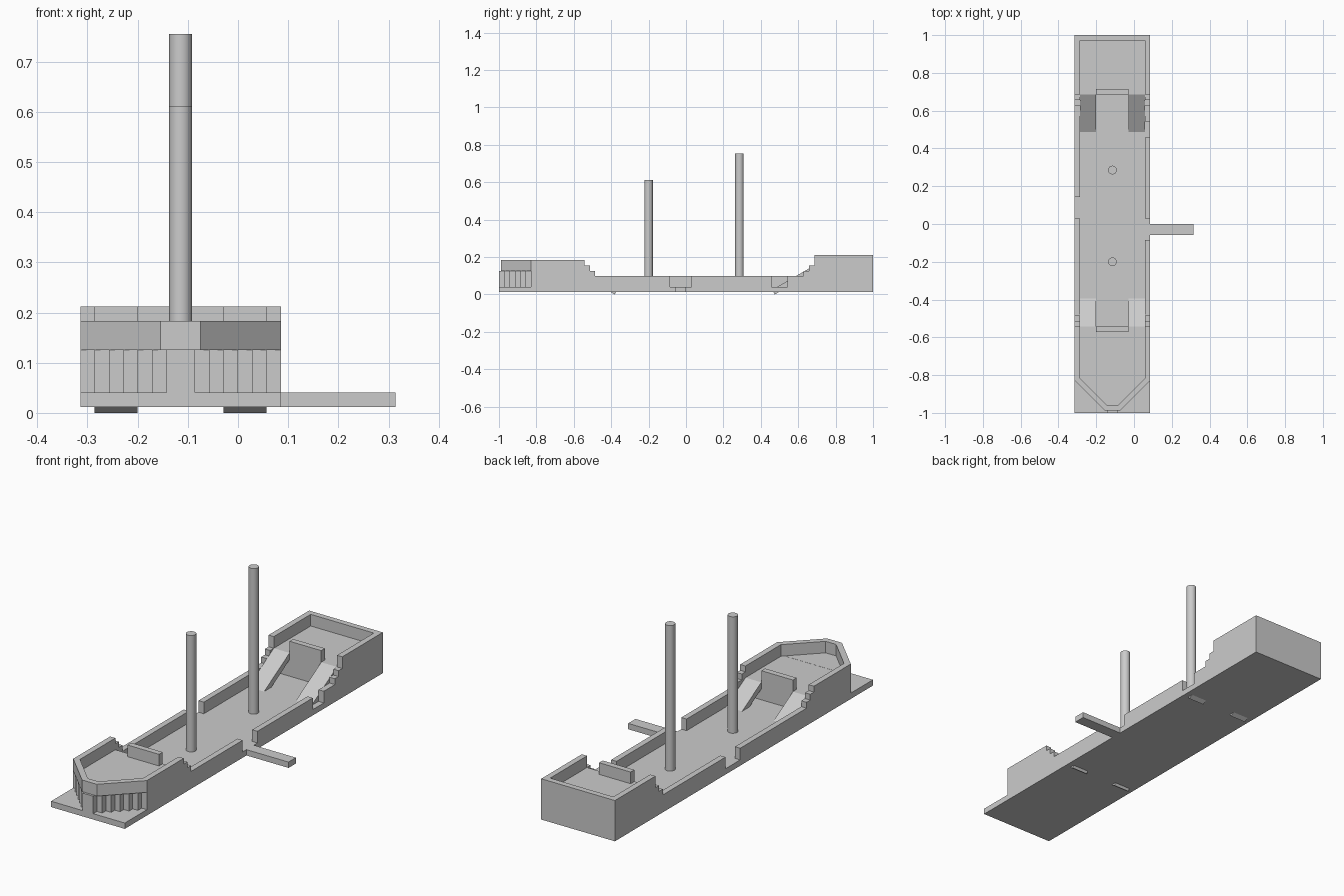
import bpy, bmesh, math

if "Cube" in bpy.data.objects:
    bpy.data.objects.remove(bpy.data.objects["Cube"])

U = 2 / 70        # the model sits on a regular grid of this size
Z0 = 0.0119       # underside of the base plate
CX = -4           # centre line of the hull, in grid units


def prism(name, profile, lo, hi, axis):
    """Extrude a profile in grid units along 'x' (profile is y,z) or 'z' (profile is x,y)."""
    bm = bmesh.new()

    def vert(p, d):
        x, y, z = (d, *p) if axis == 'x' else (*p, d)
        return bm.verts.new((x * U, y * U, z * U + Z0))

    a = [vert(p, lo) for p in profile]
    b = [vert(p, hi) for p in profile]
    bm.faces.new(a)
    bm.faces.new(b[::-1])
    n = len(a)
    for i in range(n):
        bm.faces.new((a[i], a[(i + 1) % n], b[(i + 1) % n], b[i]))
    bmesh.ops.recalc_face_normals(bm, faces=bm.faces)
    me = bpy.data.meshes.new(name)
    bm.to_mesh(me)
    bm.free()
    ob = bpy.data.objects.new(name, me)
    bpy.context.collection.objects.link(ob)
    return ob


def box(name, x, y, z):
    return prism(name, [(x[0], y[0]), (x[1], y[0]), (x[1], y[1]), (x[0], y[1])], z[0], z[1], 'z')


def side_wall(name, x, gaps):
    """Stepped bulwark profile with openings cut down to the deck."""
    pts = [(35, 0.5), (-29, 0.5), (-29, 6), (-19, 6), (-19, 5), (-18, 5),
           (-18, 4), (-17, 4), (-17, 3)]
    for g0, g1 in gaps:
        pts += [(g0, 3), (g0, 1), (g1, 1), (g1, 3)]
    pts += [(22, 3), (22, 4), (23, 4), (23, 5), (24, 5), (24, 7), (35, 7)]
    prism(name, pts, x, x + 1, 'x')


def ramp(name, foot, end, sign, x):
    """Sloped 30 degree slab whose lower corner just pokes through the base."""
    c, s, t = math.cos(math.pi / 6), math.sin(math.pi / 6), 1.0
    run = (1 - t * c + Z0 / U) / s
    start = (foot - c * run, 1 - s * run)
    length = (end - start[0]) / c
    top = (end, start[1] + s * length)
    pts = [start, top, (end + t * s, top[1] - t * c), (start[0] + t * s, start[1] - t * c)]
    prism(name, [(sign * y, z) for y, z in pts], x, x + 3, 'x')


# base plate and boarding plank
box("base_plate", (-11, 3), (-35, 35), (0, 1))
box("gangplank", (3, 11), (-2, 0), (0, 1))

# side bulwarks
side_wall("left_bulwark", -11, [(1, 5)])
side_wall("right_bulwark", 2, [(-3, 1), (16, 19)])

# raised stern deck with back wall and front rail
box("stern_deck", (-10, 2), (24, 34), (1, 5))
box("stern_wall", (-10, 2), (34, 35), (1, 7))
box("stern_rail", (-7, -1), (24, 25), (5, 7))

# raised bow deck and rail
box("bow_deck", (-10, 2), (-29, -19), (1, 4))
box("bow_rail", (-7, -1), (-20, -19), (4, 6))

# stepped lower bow, mirrored about the centre line
steps = [(-11, -28.5)]
for i in range(7):
    steps += [(-11 + i, -29 - i), (-10 + i, -29 - i)]
steps += [(2 * CX - x, y) for x, y in reversed(steps)]
prism("bow_steps", steps, 1, 4, 'z')

# angled upper bow: thin floor and parapet
k = math.tan(math.pi / 8)
outer = [(-11, -29), (-5.4, -34.6)]
inner = [(-10, -29 + k), (-5.4 + k, -33.6)]
outer += [(2 * CX - x, y) for x, y in reversed(outer)]
inner += [(2 * CX - x, y) for x, y in reversed(inner)]
prism("bow_floor", outer, 3.97, 4.02, 'z')
prism("bow_parapet", outer + inner[::-1], 4, 6, 'z')

# ramps up to both raised decks
for side, x in (("left", -10), ("right", -1)):
    ramp("stern_ramp_" + side, 24 - 4 * math.sqrt(3), 24, 1, x)
    ramp("bow_ramp_" + side, 19 - 3 * math.sqrt(3), 19, -1, x)

# masts
for name, y, top in (("fore_mast", -7, 21), ("main_mast", 10, 26)):
    z_lo, z_hi = Z0 + 0.5 * U, Z0 + top * U
    bpy.ops.mesh.primitive_cylinder_add(vertices=32, radius=0.8 * U, depth=z_hi - z_lo,
                                        location=(CX * U, y * U, (z_lo + z_hi) / 2))
    bpy.context.object.name = name
    bpy.ops.object.shade_smooth_by_angle()
